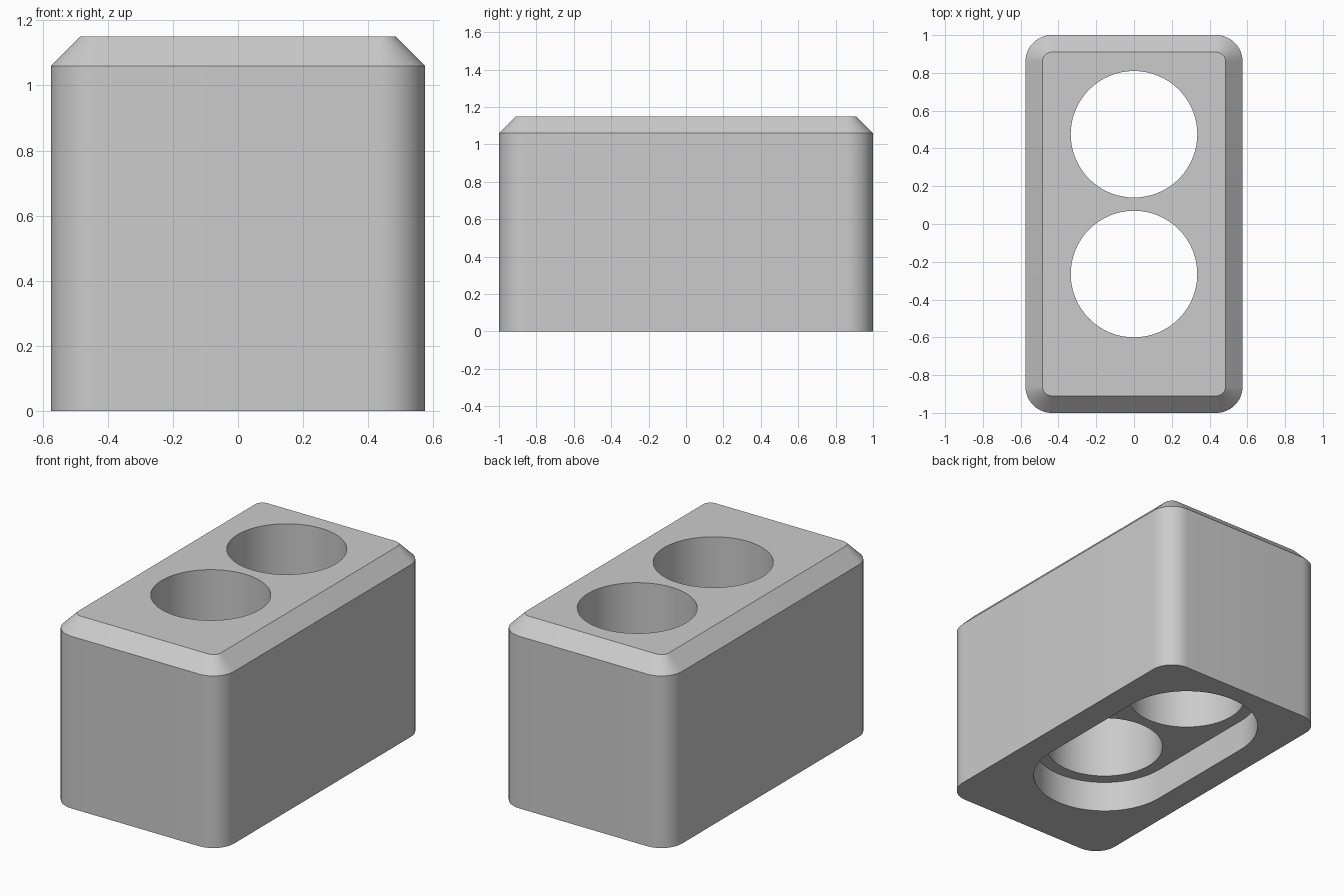
import bpy
import bmesh
from math import sin, cos, pi

cube = bpy.data.objects.get("Cube")
if cube:
    bpy.data.objects.remove(cube, do_unlink=True)

grey = bpy.data.materials.new("plain grey")
grey.use_nodes = True
colour = (0.6, 0.6, 0.6, 1)
grey.diffuse_color = colour
grey.node_tree.nodes["Principled BSDF"].inputs["Base Color"].default_value = colour


def outline(half_x, half_y, radius, steps):
    """Rounded rectangle, counter-clockwise; becomes a slot or circle at full radius."""
    points = []
    for quarter, (sx, sy) in enumerate([(1, 1), (-1, 1), (-1, -1), (1, -1)]):
        for i in range(steps + 1):
            a = (quarter + i / steps) * pi / 2
            points.append((sx * (half_x - radius) + radius * cos(a),
                           sy * (half_y - radius) + radius * sin(a)))
    return points


def loft(name, rings, centre_y=0, steps=16):
    """Closed solid through rings of (z, half_x, half_y, corner radius)."""
    bm = bmesh.new()
    loops = [[bm.verts.new((x, y + centre_y, z)) for x, y in outline(hx, hy, r, steps)]
             for z, hx, hy, r in rings]
    for low, high in zip(loops, loops[1:]):
        for i in range(len(low)):
            j = (i + 1) % len(low)
            bm.faces.new((low[i], low[j], high[j], high[i]))
    bm.faces.new(loops[0][::-1])
    bm.faces.new(loops[-1])
    bmesh.ops.remove_doubles(bm, verts=bm.verts, dist=0.0001)
    bmesh.ops.recalc_face_normals(bm, faces=bm.faces)
    mesh = bpy.data.meshes.new(name)
    bm.to_mesh(mesh)
    bm.free()
    mesh.materials.append(grey)
    obj = bpy.data.objects.new(name, mesh)
    bpy.context.collection.objects.link(obj)
    return obj


# Block with rounded upright corners and a chamfered top
chamfer = 0.09
width, length, height, corner = 0.575, 1.0, 1.15, 0.14
block = loft("block", [
    (0, width, length, corner),
    (height - chamfer, width, length, corner),
    (height, width - chamfer, length - chamfer, corner - chamfer),
])

# Two round through holes joined by a shallow slot underneath
hole, slot, spacing, middle = 0.335, 0.41, 0.74, 0.105
slot_length = spacing / 2 + slot
cutters = [loft("slot_cutter", [(-0.1, slot, slot_length, slot),
                                (0.19, slot, slot_length, slot)], middle)]
for name, side in (("front", -1), ("back", 1)):
    cutters.append(loft(name + "_hole_cutter",
                        [(0.1, hole, hole, hole), (1.3, hole, hole, hole)],
                        middle + side * spacing / 2))

bpy.ops.object.select_all(action='DESELECT')
block.select_set(True)
bpy.context.view_layer.objects.active = block
for cutter in cutters:
    cut = block.modifiers.new(cutter.name, 'BOOLEAN')
    cut.operation = 'DIFFERENCE'
    cut.solver = 'EXACT'
    cut.object = cutter
    bpy.ops.object.modifier_apply(modifier=cut.name)
    bpy.data.objects.remove(cutter, do_unlink=True)

bpy.ops.object.shade_smooth_by_angle(angle=pi / 6)
